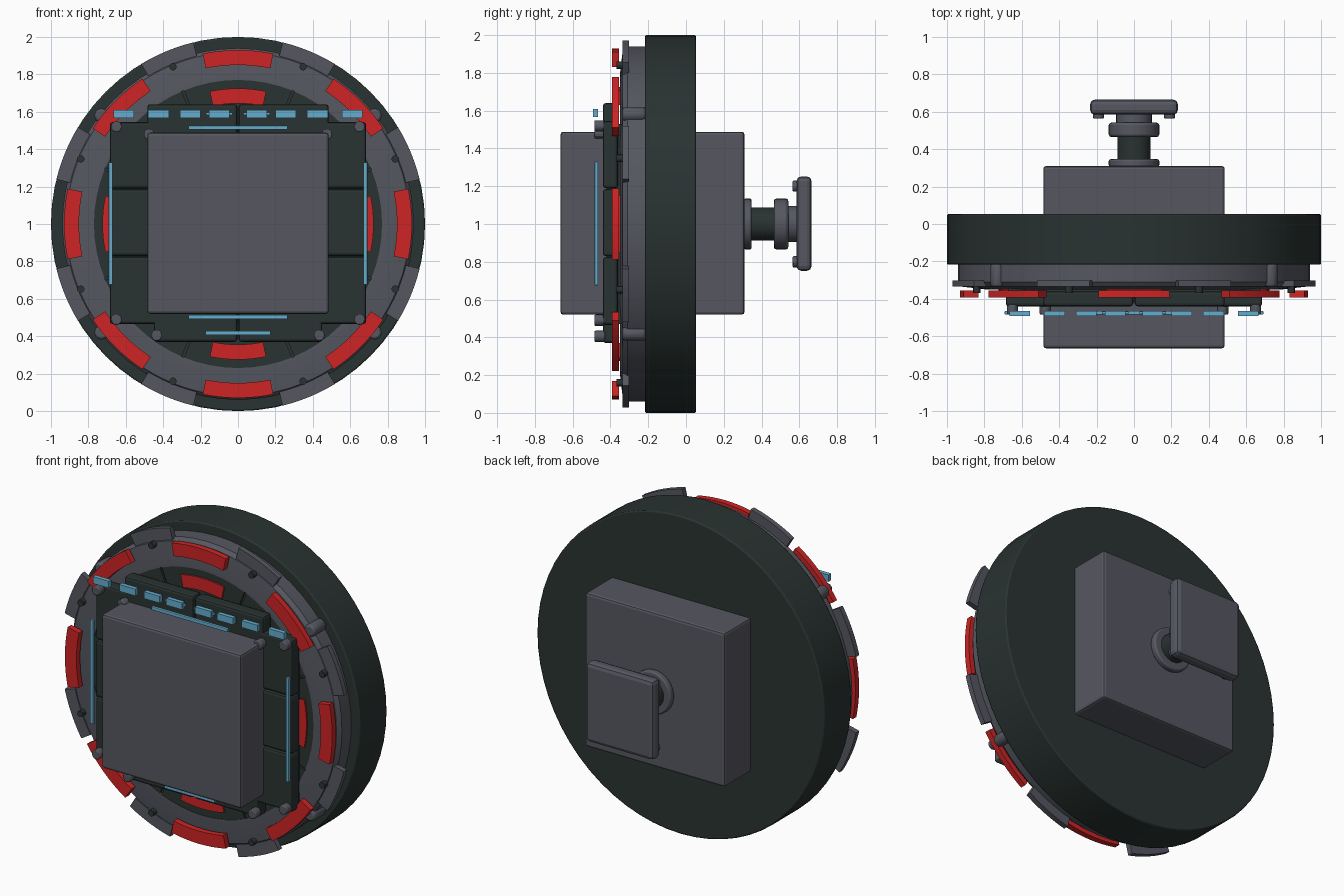
import bpy, bmesh, math
from mathutils import Matrix

if "Cube" in bpy.data.objects:
    bpy.data.objects.remove(bpy.data.objects["Cube"])

def material(name, rgb):
    m = bpy.data.materials.new(name)
    m.diffuse_color = (*rgb, 1)
    m.use_nodes = True
    m.node_tree.nodes["Principled BSDF"].inputs["Base Color"].default_value = m.diffuse_color
    return m

GREY = material("slate grey", (0.092, 0.096, 0.118))
DARK = material("dark green grey", (0.022, 0.033, 0.031))
RED = material("red", (0.62, 0.018, 0.018))
CYAN = material("light blue", (0.13, 0.42, 0.62))

def finish(name, bm, mat, bevel=0.0, smooth=False):
    bmesh.ops.recalc_face_normals(bm, faces=bm.faces)
    me = bpy.data.meshes.new(name)
    bm.to_mesh(me)
    bm.free()
    ob = bpy.data.objects.new(name, me)
    bpy.context.collection.objects.link(ob)
    me.materials.append(mat)
    if bevel:
        mod = ob.modifiers.new("bevel", "BEVEL")
        mod.width, mod.segments, mod.limit_method = bevel, 2, 'ANGLE'
    if smooth:
        bpy.ops.object.select_all(action='DESELECT')
        ob.select_set(True)
        bpy.context.view_layer.objects.active = ob
        bpy.ops.object.shade_smooth_by_angle(angle=math.radians(30))
    return ob

def box(name, x, y, z, mat, bevel=0.0):
    """Box given by its (min, max) on each axis."""
    bm = bmesh.new()
    bmesh.ops.create_cube(bm, size=1)
    for v in bm.verts:
        v.co = [(a + b) / 2 + c * (b - a) for (a, b), c in zip((x, y, z), v.co)]
    return finish(name, bm, mat, bevel)

def disc(name, x, z, r, y0, y1, mat, seg=16, bevel=0.0):
    """Cylinder along y."""
    bm = bmesh.new()
    m = Matrix.Translation((x, (y0 + y1) / 2, z)) @ Matrix.Rotation(math.pi / 2, 4, 'X')
    bmesh.ops.create_cone(bm, cap_ends=True, segments=seg, radius1=r, radius2=r,
                          depth=y1 - y0, matrix=m)
    return finish(name, bm, mat, bevel, True)

def arc(name, r0, r1, y0, y1, mid, half, mat, steps=8, bevel=0.0):
    """Curved block around the wheel centre, angles in degrees."""
    bm = bmesh.new()
    rows = []
    for i in range(steps + 1):
        a = math.radians(mid - half + 2 * half * i / steps)
        rows.append([bm.verts.new((r * math.cos(a), y, 1 + r * math.sin(a)))
                     for r, y in ((r0, y0), (r1, y0), (r1, y1), (r0, y1))])
    for p, q in zip(rows, rows[1:]):
        for k in range(4):
            bm.faces.new((p[k], p[(k + 1) % 4], q[(k + 1) % 4], q[k]))
    bm.faces.new(rows[0])
    bm.faces.new(rows[-1])
    return finish(name, bm, mat, bevel)

def lathe(name, profile, mat, seg=64):
    """Closed (radius, y) profile spun around the wheel axis."""
    bm = bmesh.new()
    rows = []
    for i in range(seg):
        a = 2 * math.pi * i / seg
        rows.append([bm.verts.new((r * math.cos(a), y, 1 + r * math.sin(a))) for r, y in profile])
    n = len(profile)
    for i in range(seg):
        p, q = rows[i], rows[(i + 1) % seg]
        for k in range(n):
            bm.faces.new((p[k], p[(k + 1) % n], q[(k + 1) % n], q[k]))
    return finish(name, bm, mat, 0, True)

# Main drum and front ring
disc("drum", 0, 1, 1.0, -0.217, 0.053, DARK, 64, 0.008)
lathe("front_ring", [(0.77, -0.21), (0.94, -0.21), (0.94, -0.31), (0.92, -0.335),
                     (0.79, -0.35), (0.77, -0.35)], GREY)
disc("floor", 0, 1, 0.78, -0.335, -0.21, DARK, 64)

# Details repeated every 45 degrees round the ring
for i in range(8):
    a = 45 * i
    arc("floor_wedge", 0.3, 0.775, -0.346, -0.33, a, 22.0, DARK)
    arc("red_block", 0.85, 0.93, -0.392, -0.355, a, 11.7, RED)
    arc("rim_tab", 0.925, 1.0, -0.335, -0.302, a + 22.5, 8.7, GREY, 6)
    t = math.radians(a + 22.5)
    disc("ring_bolt", 0.91 * math.cos(t), 1 + 0.91 * math.sin(t), 0.02, -0.368, -0.335, DARK, 12)
    if i % 2 == 0:
        arc("inner_red_mark", 0.645, 0.725, -0.356, -0.345, a, 12, RED)

for sx in (-1, 1):
    for sz in (-1, 1):
        disc("ring_stud", sx * 0.73, 1 + sz * 0.58, 0.04, -0.335, -0.215, GREY, 8, 0.012)

# Dark armour panels behind the front box
box("panel_base", (-0.67, 0.67), (-0.42, -0.33), (0.47, 1.53), DARK)
for s in (-1, 1):
    def span(a, b):
        return tuple(sorted((s * a, s * b)))
    for z in ((0.465, 0.825), (0.83, 1.185), (1.19, 1.545)):
        box("side_panel", span(0.3, 0.685), (-0.44, -0.36), z, DARK, 0.015)
    box("top_panel", span(0.004, 0.485), (-0.44, -0.36), (1.4, 1.64), DARK, 0.015)
    box("bottom_panel", span(0.004, 0.45), (-0.44, -0.36), (0.37, 0.6), DARK, 0.015)
    for x, z in ((0.65, 1.52), (0.65, 0.49), (0.475, 1.48), (0.435, 0.405)):
        disc("panel_bolt", s * x, z, 0.03, -0.485, -0.43, GREY, 12, 0.006)
    # Light strips down the sides
    box("side_light", span(0.67, 0.692), (-0.484, -0.465), (0.675, 1.33), CYAN, 0.004)
    # Row of short lights along the top
    for x in (0.1, 0.255, 0.425, 0.61):
        box("top_light", span(x - 0.055, x + 0.055), (-0.492, -0.465), (1.567, 1.61), CYAN)
    box("small_light", span(0.03, 0.17), (-0.482, -0.468), (1.583, 1.597), CYAN)

for z, w in ((1.515, 0.265), (0.503, 0.265), (0.417, 0.175)):
    box("cross_light", (-w, w), (-0.484, -0.465), (z - 0.011, z + 0.011), CYAN, 0.004)

# Large front and rear boxes
box("front_box", (-0.485, 0.485), (-0.665, -0.36), (0.52, 1.488), GREY, 0.015)
box("rear_box", (-0.485, 0.485), (0.0, 0.31), (0.52, 1.488), GREY, 0.015)

# Rear stem and end plate
disc("stem", 0, 1, 0.088, 0.3, 0.6, DARK, 32)
disc("stem_base", 0, 1, 0.135, 0.305, 0.347, GREY, 32, 0.01)
disc("stem_collar", 0, 1, 0.135, 0.465, 0.542, GREY, 32, 0.014)
disc("stem_cap", 0, 1, 0.095, 0.54, 0.6, GREY, 32)
box("end_plate", (-0.235, 0.235), (0.585, 0.665), (0.752, 1.252), GREY, 0.025)
for sx in (-1, 1):
    for sz in (-1, 1):
        disc("plate_bolt", sx * 0.19, 1 + sz * 0.2, 0.03, 0.565, 0.6, GREY, 12, 0.005)
